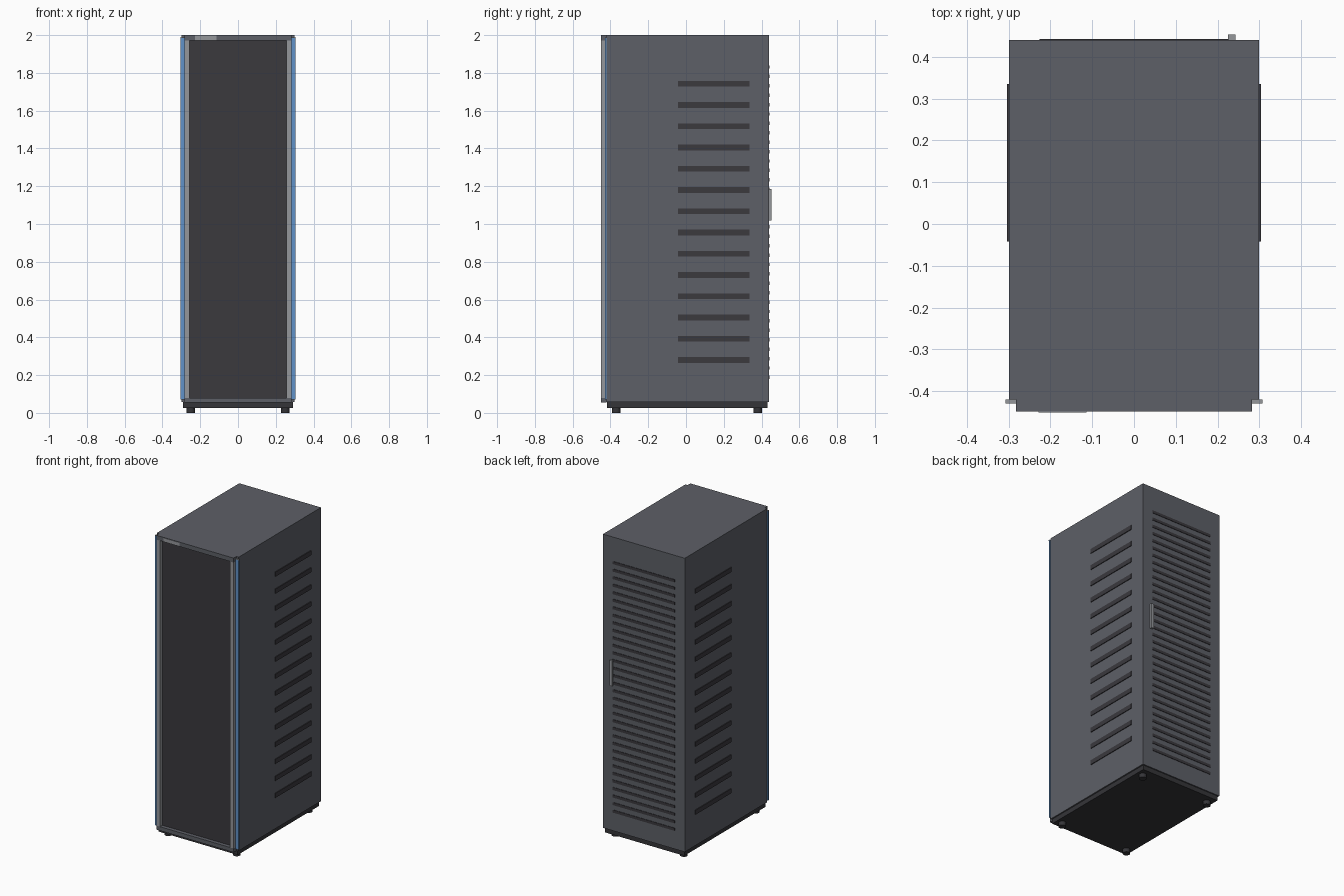
import bpy
import bmesh
from mathutils import Matrix

if "Cube" in bpy.data.objects:
    bpy.data.objects.remove(bpy.data.objects["Cube"])


def material(name, rgb):
    m = bpy.data.materials.new(name)
    m.use_nodes = True
    m.diffuse_color = (*rgb, 1)
    m.node_tree.nodes["Principled BSDF"].inputs["Base Color"].default_value = (*rgb, 1)
    return m


STEEL = material("grey_steel", (0.11, 0.116, 0.135))
DARK = material("dark_mesh", (0.043, 0.041, 0.048))
BASE = material("black_base", (0.035, 0.035, 0.04))
SILVER = material("silver_trim", (0.3, 0.31, 0.33))
BLUE = material("blue_trim", (0.12, 0.29, 0.58))


def finish(name, bm, mat):
    mesh = bpy.data.meshes.new(name)
    bm.to_mesh(mesh)
    bm.free()
    mesh.materials.append(mat)
    obj = bpy.data.objects.new(name, mesh)
    bpy.context.collection.objects.link(obj)
    return obj


def add_box(bm, x, y, z):
    """Add a box given its (low, high) range on each axis."""
    spans = (x, y, z)
    place = Matrix.Translation([(a + b) / 2 for a, b in spans])
    size = Matrix.Diagonal([b - a for a, b in spans] + [1])
    bmesh.ops.create_cube(bm, size=1, matrix=place @ size)


def box(name, mat, x, y, z):
    bm = bmesh.new()
    add_box(bm, x, y, z)
    return finish(name, bm, mat)


# Cabinet shell and plinth
box("cabinet_body", STEEL, (-0.299, 0.299), (-0.42, 0.44), (0.058, 2))
box("plinth", BASE, (-0.29, 0.29), (-0.417, 0.432), (0.027, 0.058))

# Front frame around the recessed mesh door
FRAME_Y = (-0.449, -0.42)
box("front_top_rail", STEEL, (-0.282, 0.282), FRAME_Y, (1.971, 2))
box("front_bottom_rail", STEEL, (-0.282, 0.282), FRAME_Y, (0.054, 0.08))
box("front_door_mesh", DARK, (-0.257, 0.257), (-0.424, -0.42), (0.08, 1.971))
box("badge_plate", SILVER, (-0.228, -0.114), (-0.451, -0.449), (1.972, 1.997))

# Silver and blue trims on both sides of the door
for side, s in (("left", 1), ("right", -1)):
    box(side + "_silver_strip", SILVER, sorted((s * 0.257, s * 0.282)),
        FRAME_Y, (0.08, 1.971))
    box(side + "_blue_strip", BLUE, sorted((s * 0.282, s * 0.305)),
        (-0.43, -0.42), (0.07, 1.984))
    box(side + "_strip_cap", SILVER, sorted((s * 0.282, s * 0.307)),
        (-0.43, -0.42), (1.984, 1.988))

# Side vents, one row of slats per side panel
for side, s in (("left", 1), ("right", -1)):
    bm = bmesh.new()
    for i in range(14):
        z = 0.28 + i * 0.1125
        add_box(bm, sorted((s * 0.295, s * 0.304)), (-0.042, 0.335), (z - 0.015, z + 0.015))
    finish(side + "_side_vents", bm, DARK)

# Rear door vents
bm = bmesh.new()
ROWS = 34
for i in range(ROWS):
    z = 0.188 + i * 0.0498
    add_box(bm, (-0.226, 0.226), (0.435, 0.443), (z - 0.009, z + 0.009))
finish("rear_vents", bm, DARK)

# Rear handle
box("rear_handle", SILVER, (0.225, 0.243), (0.44, 0.453), (1.018, 1.186))

# Levelling feet
for fx, side in ((0.25, "left"), (-0.25, "right")):
    for fy, end in ((-0.37, "front"), (0.38, "rear")):
        bm = bmesh.new()
        bmesh.ops.create_cone(bm, cap_ends=True, segments=16, radius1=0.023, radius2=0.023,
                              depth=0.03, matrix=Matrix.Translation((fx, fy, 0.015)))
        foot = finish(f"{end}_{side}_foot", bm, BASE)
        for face in foot.data.polygons:
            face.use_smooth = len(face.vertices) == 4
